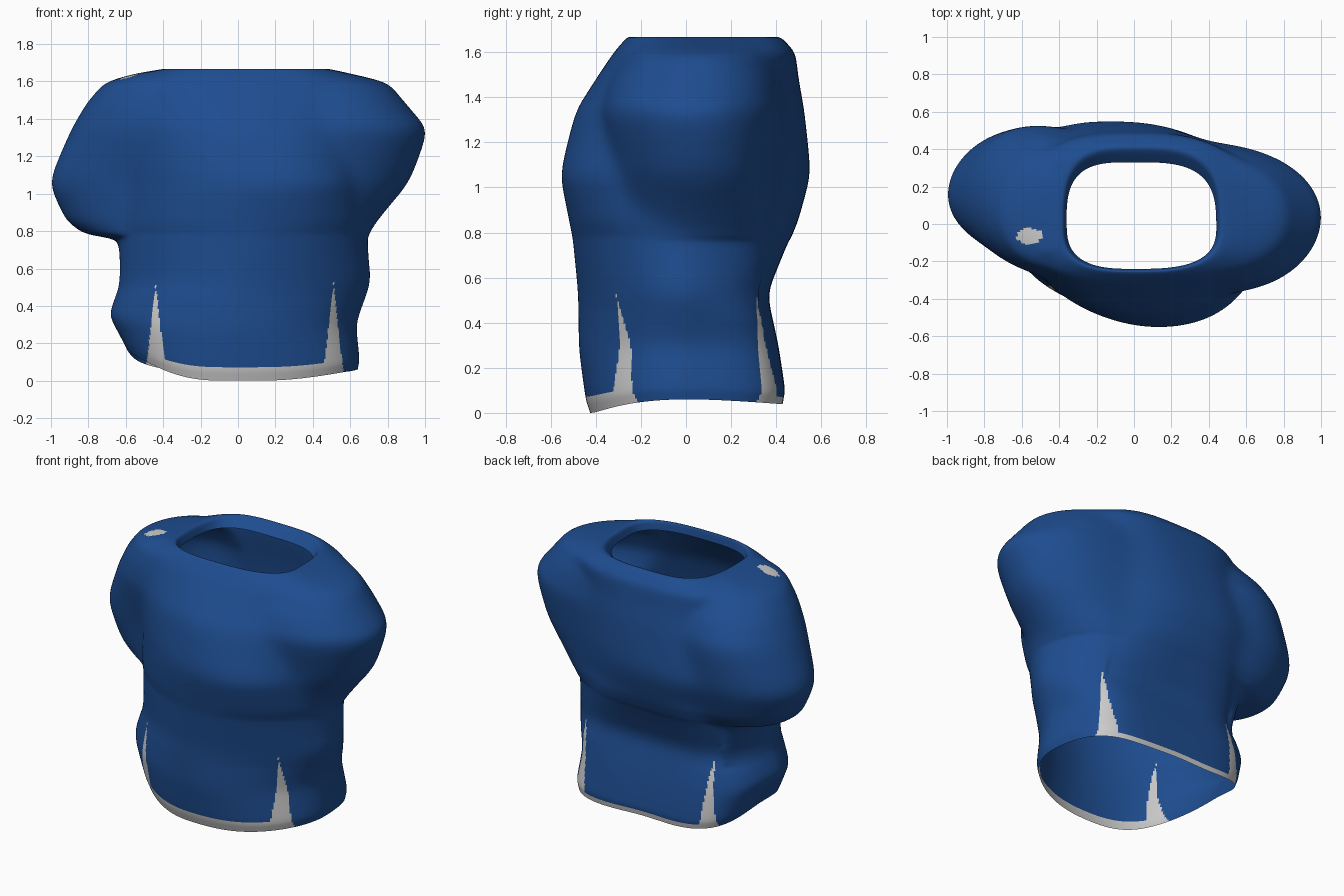
import bpy, bmesh, math

if "Cube" in bpy.data.objects:
    bpy.data.objects.remove(bpy.data.objects["Cube"])

def material(name, rgb):
    m = bpy.data.materials.new(name)
    m.diffuse_color = (*rgb, 1)
    m.use_nodes = True
    m.node_tree.nodes["Principled BSDF"].inputs["Base Color"].default_value = m.diffuse_color
    return m

blue = material("royal blue cloth", (0.013, 0.074, 0.28))
grey = material("light grey trim", (0.60, 0.60, 0.60))

SEG = 360      # points round each ring
SUB = 14       # rows between key rings

# Key rings: z, torso left, right, front, back, squareness,
# left sleeve reach and y centre, right sleeve reach and y centre, sleeve half width
KEYS = [
    (0.00, .59, .64, .425, .43, 2.1, .40, .05, .40, .08, .20),
    (0.06, .61, .65, .445, .44, 2.1, .40, .05, .40, .08, .20),
    (0.28, .69, .63, .475, .41, 1.9, .40, .05, .40, .08, .20),
    (0.53, .63, .71, .478, .36, 1.8, .52, .08, .52, .08, .22),
    (0.75, .63, .69, .50, .45, 1.9, .60, .10, .62, .08, .24),
    (0.785, .63, .69, .505, .47, 1.9, .82, .12, .68, .08, .27),
    (0.86, .63, .69, .52, .50, 2.0, .92, .14, .75, .08, .30),
    (1.06, .63, .68, .56, .555, 2.0, 1.015, .16, .92, .06, .35),
    (1.34, .63, .69, .49, .525, 2.0, .89, .13, 1.02, .03, .40),
    (1.48, .63, .69, .40, .50, 2.1, .81, .10, .90, .04, .36),
    (1.60, .60, .68, .32, .485, 2.4, .71, .06, .80, .05, .28),
    (1.68, .38, .46, .25, .41, 2.9, .40, .04, .40, .06, .15),
    (1.61, .36, .44, .24, .33, 2.9, .30, .04, .40, .06, .15),
]

# Interpolate the key rings, then relax the rows for smooth cloth
rows = []
for a, b in zip(KEYS, KEYS[1:]):
    for i in range(SUB):
        rows.append([p + (q - p) * i / SUB for p, q in zip(a, b)])
rows.append(list(KEYS[-1]))
for _ in range(14):
    rows = [rows[0]] + [[(p + 2 * q + r) / 4 for p, q, r in zip(*rows[i - 1:i + 2])]
                        for i in range(1, len(rows) - 1)] + [rows[-1]]

def hem_height(c, s):
    """Hem rises at the sides and back."""
    side = (0.16 if c < 0 else 0.06) * c ** 4
    return side + (0.05 * s * s if s > 0 else 0.0)

def sleeve_radius(c, s, reach, cy, w):
    """Far hit of a ray from the middle on the sleeve's ellipse."""
    cx = 0.46
    rx = reach - cx
    if rx < 0.03 or c <= 0:
        return 0.0
    A = (c / rx) ** 2 + (s / w) ** 2
    B = c * cx / rx ** 2 + s * cy / w ** 2
    C = (cx / rx) ** 2 + (cy / w) ** 2 - 1
    d = B * B - A * C
    return (B + math.sqrt(d)) / A if d > 0 and B > 0 else 0.0

def ring_point(row, a):
    z, l, r, f, b, n, xl, yl, xr, yr, w = row
    c, s = math.cos(a), math.sin(a)
    ex = r if c >= 0 else l
    ey = b if s >= 0 else f
    boxy = 0.4 + 2.2 * min(1, max(0, (0.9 - z) / 0.5))
    m = n + (boxy * s if s > 0 else 0)
    rt = (abs(c / ex) ** m + abs(s / ey) ** m) ** (-1 / m)
    sl = (xr, yr, w) if c >= 0 else (xl, yl, w)
    rs = sleeve_radius(abs(c), s, *sl)
    rad = (rt ** 20 + rs ** 20) ** (1 / 20)
    x, y = rad * c, rad * s
    # the chest is turned slightly against the hips
    turn = 0.25 * max(0, 1 - abs(z - 1.05) / 0.6)
    x -= turn * y * max(0, 1 - x * x)
    return (x, y, z + hem_height(c, s) * max(0, 1 - z / 0.5)), z

# Shirt shell: body and sleeves lofted in one piece, open at hem and neck
bm = bmesh.new()
level = bm.verts.layers.float.new("level")
grid = []
for row in rows:
    ring = []
    for j in range(SEG):
        co, z = ring_point(row, 2 * math.pi * j / SEG)
        v = bm.verts.new(co)
        v[level] = z
        ring.append(v)
    grid.append(ring)

def is_trim(c, h):
    """Front and back hem bands, four tapering slits, one shoulder spot."""
    off = abs(c.x - 0.035)
    if h < (0.075 if c.y < 0 else 0.035) and off < 0.50 and abs(c.y) > 0.2:
        return True
    if c.z < 0.53 and abs(c.y) > 0.12:
        return abs(off - 0.475) < 0.06 * (1 - c.z / 0.53) ** 1.1
    return c.z > 1.4 and ((c.x + 0.56) / 0.066) ** 2 + ((c.y + 0.065) / 0.044) ** 2 < 1

faces = []
for lo, hi in zip(grid, grid[1:]):
    for j in range(SEG):
        k = (j + 1) % SEG
        face = bm.faces.new((lo[j], lo[k], hi[k], hi[j]))
        face.smooth = True
        faces.append(face)

# Soften the folds where the sleeves leave the body
inner = [v for ring in grid[1:-1] for v in ring if 0.6 < v.co.z]
for _ in range(12):
    bmesh.ops.smooth_vert(bm, verts=inner, factor=0.5,
                          use_axis_x=True, use_axis_y=True, use_axis_z=True)

# Colour by position
for face in faces:
    h = sum(v[level] for v in face.verts) / 4
    face.material_index = int(is_trim(face.calc_center_median(), h))
bm.verts.layers.float.remove(level)

mesh = bpy.data.meshes.new("shirt")
bm.to_mesh(mesh)
bm.free()
mesh.materials.append(blue)
mesh.materials.append(grey)
shirt = bpy.data.objects.new("shirt", mesh)
bpy.context.collection.objects.link(shirt)
